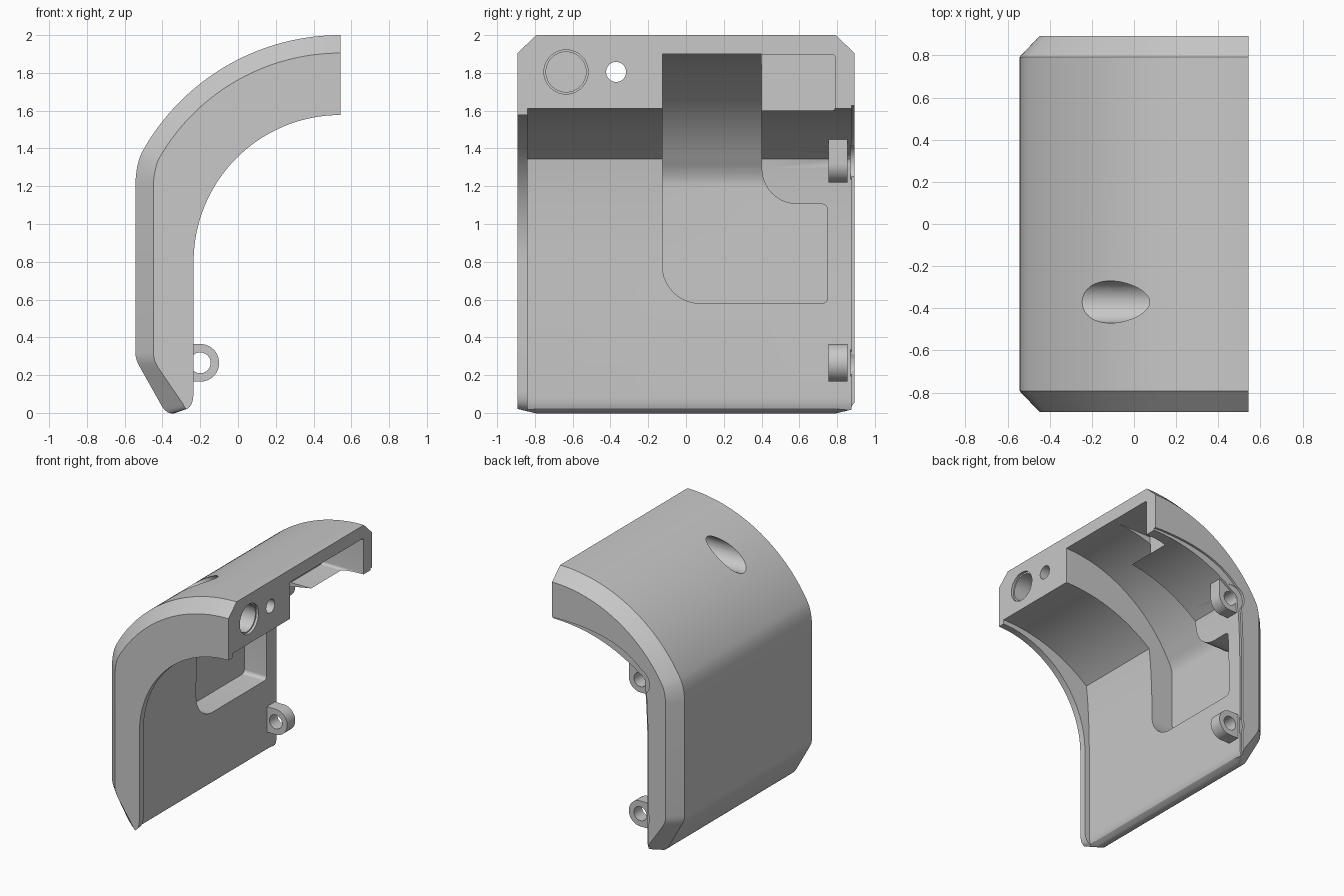
import bpy, bmesh, math
from mathutils import Vector

if "Cube" in bpy.data.objects:
    bpy.data.objects.remove(bpy.data.objects["Cube"])

grey = bpy.data.materials.new("plain grey")
grey.use_nodes = True
grey.diffuse_color = (0.58, 0.58, 0.58, 1)
grey.node_tree.nodes["Principled BSDF"].inputs["Base Color"].default_value = (0.58, 0.58, 0.58, 1)

END, MID = 0.542, 0.8     # end face x, arc centre height
HALF = 0.892              # half length along y
EDGE = 0.095              # chamfer size


def loft(name, rings):
    """Solid from matching rings of points, with capped ends."""
    bm = bmesh.new()
    loops = [[bm.verts.new(p) for p in ring] for ring in rings]
    n = len(loops[0])
    for a, b in zip(loops, loops[1:]):
        for i in range(n):
            j = (i + 1) % n
            bm.faces.new((a[i], a[j], b[j], b[i]))
    bm.faces.new(loops[0])
    bm.faces.new(loops[-1])
    bmesh.ops.recalc_face_normals(bm, faces=bm.faces)
    mesh = bpy.data.meshes.new(name)
    bm.to_mesh(mesh)
    bm.free()
    mesh.materials.append(grey)
    obj = bpy.data.objects.new(name, mesh)
    bpy.context.collection.objects.link(obj)
    return obj


def prism(name, pts, axis, lo, hi):
    """Extrude a (x, z) outline along y, or a (y, z) outline along x."""
    place = (lambda p, t: (p[0], t, p[1])) if axis == "y" else (lambda p, t: (t, p[0], p[1]))
    return loft(name, [[place(p, t) for p in pts] for t in (lo, hi)])


def arc(cx, cz, r, start, end, steps):
    angles = [math.radians(start + (end - start) * i / steps) for i in range(steps + 1)]
    return [(cx + r * math.cos(a), cz + r * math.sin(a)) for a in angles]


def cylinder(name, centre, r, axis, lo, hi):
    return prism(name, arc(*centre, r, 0, 360, 48)[:-1], axis, lo, hi)


def curve(a, b, c, steps=8):
    """Quadratic curve from a to c, pulled toward b."""
    a, b, c = Vector(a), Vector(b), Vector(c)
    return [tuple(a * (1 - t) ** 2 + b * 2 * t * (1 - t) + c * t * t)
            for t in (i / steps for i in range(steps + 1))]


def rounded(corners):
    """Outline from (u, v, corner radius) entries."""
    out = []
    for i, (u, v, r) in enumerate(corners):
        p = Vector((u, v))
        if r == 0:
            out.append((u, v))
            continue
        before = (Vector(corners[i - 1][:2]) - p).normalized()
        after = (Vector(corners[(i + 1) % len(corners)][:2]) - p).normalized()
        centre = p + (before + after) * r
        for k in range(11):
            a = k / 10 * math.pi / 2
            out.append(tuple(centre - after * r * math.cos(a) - before * r * math.sin(a)))
    return out


def boolean(obj, tool, mode="DIFFERENCE"):
    mod = obj.modifiers.new("cut", "BOOLEAN")
    mod.operation, mod.solver, mod.object = mode, "EXACT", tool
    bpy.context.view_layer.objects.active = obj
    bpy.ops.object.modifier_apply(modifier=mod.name)
    bpy.data.objects.remove(tool)


def smooth(obj):
    bpy.ops.object.select_all(action="DESELECT")
    obj.select_set(True)
    bpy.context.view_layer.objects.active = obj
    bpy.ops.object.shade_smooth_by_angle(angle=math.radians(25))


def outer_line(d, wall):
    """Arc moved inward by d, running into a vertical wall."""
    line = arc(END, MID, 1.2 - d, 90, 151, 36)
    return line + curve(line[-1], (wall, 1.31 - d / 2), (wall, 1.2))[1:]


def section(y, d):
    t = d / EDGE
    wall = -0.543 + d
    tip = Vector((-0.4 + 0.11 * t, 0.03 + 0.015 * t))
    low = curve(tip, (-0.365 + 0.09 * t, -0.02 + 0.03 * t), (-0.32 + 0.055 * t, 0.005 + 0.02 * t), 5)
    low += curve(low[-1], (-0.235, 0.04), (-0.235, 0.12), 6)[1:]
    pts = outer_line(d, wall) + curve((wall, 0.32), (wall, 0.28), (wall + 0.025, 0.24), 4) + low
    pts += arc(END, MID, 0.777, 180, 90, 36)
    return [(x, y, z) for x, z in pts]


def inner_cutter(wall, knee, bulge, top, lo, hi):
    """Removes everything inside a wall that bends at a knee into a ceiling."""
    pts = curve((wall - 0.06, -0.03), (wall, 0.0), (wall, 0.08), 6) + [(wall, 0.85)]
    pts += curve(pts[-1], (wall + 0.004, 1.15), knee)[1:]
    pts += curve(knee, bulge, (END, top), 20)[1:]
    return prism("inner_cutter", pts + [(0.8, top), (0.8, -0.03)], "y", lo, hi)


# Curved shell with chamfered ends
shell = loft("curved_shell", [section(-HALF, EDGE), section(0.1 - HALF, 0),
                              section(HALF - 0.1, 0), section(HALF, EDGE)])

# Inner surface behind a front lip, and a shallow rebate at the back rim
boolean(shell, inner_cutter(-0.277, (-0.25, 1.345), (0.09, 1.612), 1.612, -0.84, 1))
boolean(shell, inner_cutter(-0.295, (-0.27, 1.38), (-0.06, 1.65), 1.628, 0.875, 1))

# Deep stepped pocket following the outer wall
deep = outer_line(0.1, -0.47) + [(-0.47, 0.3), (0.8, 0.3), (0.8, 1.9)]
pocket = prism("pocket_cutter", deep, "y", -1, 1)
step = rounded([(-0.125, 2.2, 0), (-0.125, 0.58, 0.2), (0.75, 0.58, 0.03),
                (0.75, 1.105, 0.03), (0.4, 1.105, 0.19), (0.4, 2.2, 0)])
boolean(pocket, prism("pocket_outline", step, "x", -0.7, 0.75), "INTERSECT")
boolean(shell, pocket)

# Square recess open to the end face
recess = rounded([(0.399, 1.6, 0), (0.79, 1.6, 0.02), (0.79, 1.898, 0.02), (0.399, 1.898, 0)])
boolean(shell, prism("recess_cutter", recess, "x", 0.18, 0.7))

# Blind socket with a stepped rim, and a counterbored screw hole
for r, depth in ((0.117, 0.02), (0.106, 0.25)):
    boolean(shell, cylinder("socket_cutter", (-0.635, 1.805), r, "x", END - depth, 0.7))
boolean(shell, cylinder("screw_cutter", (-0.37, 1.805), 0.053, "x", -0.6, 0.7))
boolean(shell, cylinder("counterbore_cutter", (-0.37, 1.805), 0.1, "x", -0.8, 0.16))

# Hinge ears: the lower one is a ring on a tab, the upper one also hangs from the ceiling
for name, z, top in (("lower_hinge_ear", 0.265, None), ("upper_hinge_ear", 1.32, 1.47)):
    centre = (-0.2, z)
    boolean(shell, cylinder("clearance_cutter", centre, 0.105, "y", 0.872, 1))
    boolean(shell, cylinder("pin_cutter", centre, 0.055, "y", 0.757, 1))
    if top:
        outline = arc(*centre, 0.1, -90, 0, 14) + [(-0.1, top), (-0.32, top)]
    else:
        outline = arc(*centre, 0.1, -90, 90, 24) + [(-0.32, z + 0.1)]
    ear = prism(name, outline + [(-0.32, z - 0.1)], "y", 0.755, 0.855)
    boolean(ear, cylinder("ear_cutter", centre, 0.055, "y", 0.7, 1))
    smooth(ear)

smooth(shell)
